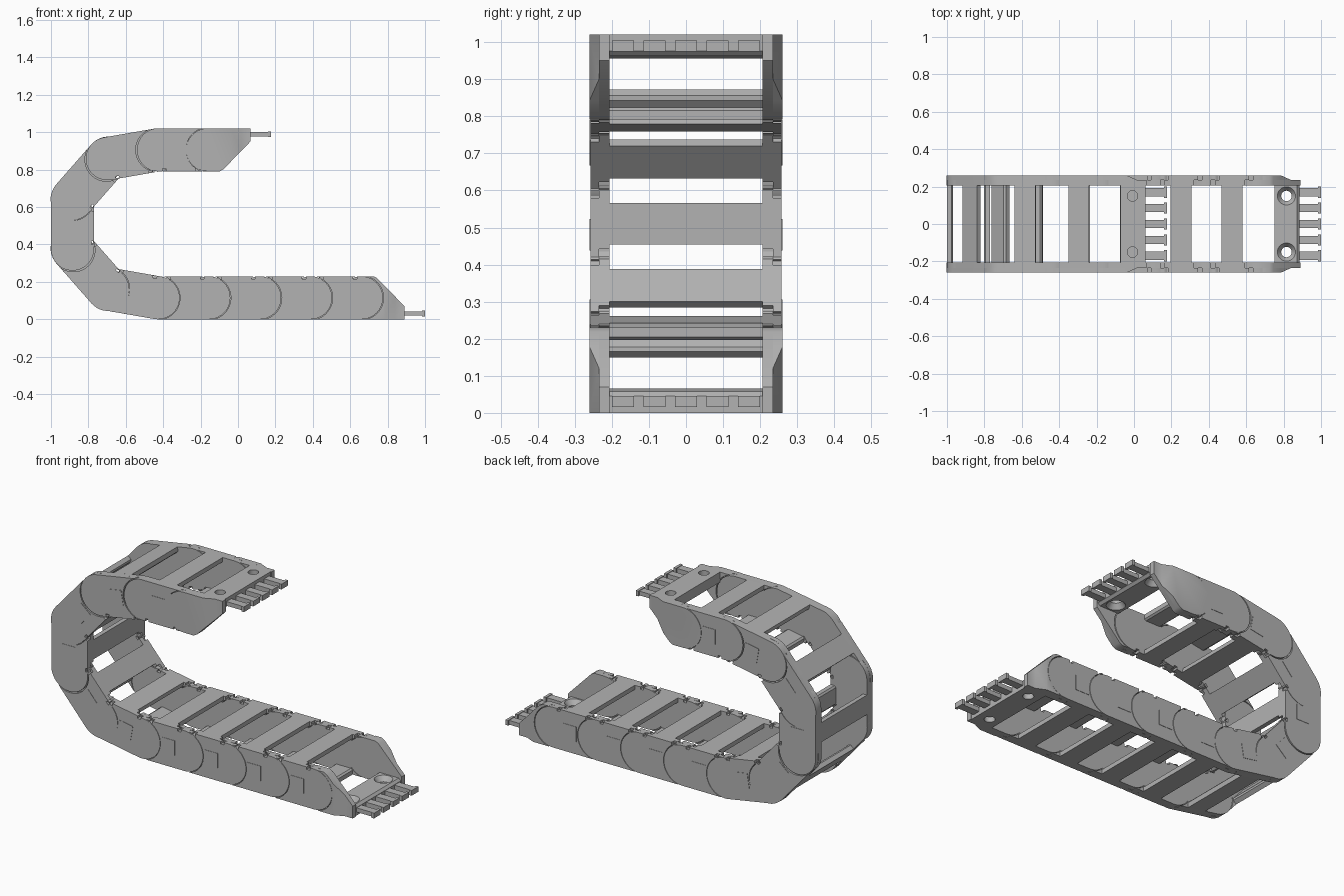
import bpy, bmesh
from math import sin, cos, radians, hypot
from mathutils import Matrix, Vector

cube = bpy.data.objects.get("Cube")
if cube:
    bpy.data.objects.remove(cube, do_unlink=True)

R, GAP, PITCH = 0.115, 0.118, 0.272      # link half height, clearance radius, pitch
Y_IN, Y_MID, Y_OUT = 0.206, 0.234, 0.26  # wall layers
MID_Z = 0.5105                           # height of the bend centre

grey = bpy.data.materials.new("chain_grey")
grey.use_nodes = True
grey.diffuse_color = (0.45, 0.45, 0.45, 1)
grey.node_tree.nodes["Principled BSDF"].inputs["Base Color"].default_value = (0.45, 0.45, 0.45, 1)


def arc(cx, cz, r, start, end, n=20):
    angles = [radians(start + (end - start) * i / n) for i in range(n + 1)]
    return [(cx + r * cos(t), cz + r * sin(t)) for t in angles]


def prism(bm, outline, y0, y1):
    """Extrude an x-z outline along y."""
    face = bm.faces.new([bm.verts.new((x, y0, z)) for x, z in outline])
    ext = bmesh.ops.extrude_face_region(bm, geom=[face])["geom"]
    moved = [v for v in ext if isinstance(v, bmesh.types.BMVert)]
    bmesh.ops.translate(bm, verts=moved, vec=(0, y1 - y0, 0))


def both_sides(bm, outline, y0, y1):
    for s in (1, -1):
        prism(bm, outline, s * y0, s * y1)


def box(x0, x1, z0, z1):
    return [(x0, z0), (x1, z0), (x1, z1), (x0, z1)]


def finish(bm, name):
    bmesh.ops.recalc_face_normals(bm, faces=bm.faces[:])
    mesh = bpy.data.meshes.new(name)
    bm.to_mesh(mesh)
    bm.free()
    mesh.materials.append(grey)
    return mesh


def place(name, mesh, matrix=None):
    obj = bpy.data.objects.new(name, mesh)
    bpy.context.collection.objects.link(obj)
    if matrix:
        obj.matrix_world = matrix
    return obj


# Link side plates: round at one pivot, hollowed round the other, notched inside edge
def notch(x, w=0.02, d=0.014):
    return [(x + w / 2, R), (x + w / 2, R - d), (x - w / 2, R - d), (x - w / 2, R)]


plate = arc(0, 0, R, 90, 270) + arc(PITCH, 0, GAP, 257, 103) + notch(0.215) + notch(0.035)
bm = bmesh.new()
both_sides(bm, plate, Y_MID, Y_OUT - 0.002)
both_sides(bm, [(PITCH - x, z) for x, z in plate], Y_IN, Y_MID)
both_sides(bm, box(0.085, PITCH - 0.085, -R + 0.004, R - 0.004), Y_IN, Y_MID)
link_sides = finish(bm, "link_sides")

# Square panel on each side plate
bm = bmesh.new()
both_sides(bm, box(0.063, 0.148, -0.042, 0.042), Y_OUT - 0.003, Y_OUT)
link_panels = finish(bm, "link_panels")

# Cross bars on the inner and outer edge, chamfered toward the cavity
bm = bmesh.new()
c, hw = PITCH / 2, 0.056
for s in (1, -1):
    bar = [(c - hw, s * R), (c + hw, s * R), (c + hw, s * 0.09),
           (c + hw - 0.01, s * 0.082), (c - hw + 0.01, s * 0.082), (c - hw, s * 0.09)]
    prism(bm, bar, -Y_IN - 0.002, Y_IN + 0.002)
link_bars = finish(bm, "link_bars")

# Chain pivots: straight run, then half the bend, then its mirror image
half = [(0.66 - PITCH * i, R) for i in range(5)] + [(-0.698, 0.162), (-0.885, 0.375)]
pivots = half + [(x, 2 * MID_Z - z) for x, z in reversed(half[4:])] + [(-0.163, 2 * MID_Z - R)]

for i, ((ax, az), (bx, bz)) in enumerate(zip(pivots, pivots[1:]), 1):
    length = hypot(bx - ax, bz - az)
    ex, ez = (bx - ax) / length, (bz - az) / length
    xa, za = Vector((ex, 0, ez)), Vector((ez, 0, -ex))
    ya = za.cross(xa)
    xa = xa * (length / PITCH)
    m = Matrix((xa, ya, za)).transposed().to_4x4()
    m.translation = (ax, 0, az)
    for name, mesh in (("side_plates", link_sides), ("side_panels", link_panels),
                       ("cross_bars", link_bars)):
        place(f"link_{i}_{name}", mesh, m)


# End brackets
def bracket_walls(round_outside):
    px = 0.66
    tail = [(0.725, 2 * R), (0.745, 0.219), (0.89, 0.07), (0.89, 0)]
    rounded = arc(px, R, R, 270, 90) + tail
    hollow = arc(px, R, GAP, -77, 77) + tail
    bm = bmesh.new()
    both_sides(bm, rounded if round_outside else hollow, Y_MID, Y_OUT)
    # narrow the outer layer toward the mounting end
    x0, x1 = 0.785, 0.84
    for x in (x0, x1):
        geom = bm.verts[:] + bm.edges[:] + bm.faces[:]
        bmesh.ops.bisect_plane(bm, geom=geom, plane_co=(x, 0, 0), plane_no=(1, 0, 0))
    for v in bm.verts:
        if abs(v.co.y) > Y_MID + 0.01 and v.co.x > x0:
            t = min(1, (v.co.x - x0) / (x1 - x0))
            v.co.y *= 1 - t * (Y_OUT - Y_MID - 0.001) / Y_OUT
    both_sides(bm, hollow if round_outside else rounded, Y_IN, Y_MID)
    return finish(bm, "bracket_walls")


def bracket_plate():
    bm = bmesh.new()
    prism(bm, [(0.752, 0), (0.885, 0), (0.885, 0.045), (0.872, 0.058), (0.752, 0.058)],
          -Y_IN - 0.002, Y_IN + 0.002)
    obj = place("plate", finish(bm, "bracket_plate"))
    # countersunk screw holes
    for y in (-0.15, 0.15):
        for r0, r1, z, depth in ((0.028, 0.028, 0.03, 0.1), (0.028, 0.05, 0.045, 0.03)):
            bm = bmesh.new()
            bmesh.ops.create_cone(bm, cap_ends=True, segments=32, radius1=r0, radius2=r1,
                                  depth=depth, matrix=Matrix.Translation((0.815, y, z)))
            cutter = place("hole_cutter", finish(bm, "hole_cutter"))
            cutter.hide_render = True
            mod = obj.modifiers.new("hole", "BOOLEAN")
            mod.object, mod.solver = cutter, "EXACT"
            bpy.context.view_layer.update()
            cut = bpy.data.meshes.new_from_object(
                obj.evaluated_get(bpy.context.evaluated_depsgraph_get()))
            obj.modifiers.clear()
            obj.data = cut
            bpy.data.objects.remove(cutter, do_unlink=True)
    mesh = obj.data
    bpy.data.objects.remove(obj, do_unlink=True)
    return mesh


# Cable tie fingers with wider heads
def bracket_fingers():
    bm = bmesh.new()
    for i in range(-2, 3):
        y = i * 0.085
        prism(bm, box(0.88, 0.985, 0.019, 0.043), y - 0.022, y + 0.022)
        prism(bm, box(0.984, 1.0, 0.016, 0.046), y - 0.03, y + 0.03)
    return finish(bm, "bracket_fingers")


flip = Matrix.Translation((-0.823, 0, 2 * MID_Z)) @ Matrix.Scale(-1, 4, (0, 0, 1))
for end, outside in (("lower", False), ("upper", True)):
    for part, mesh in (("walls", bracket_walls(outside)), ("plate", bracket_plate()),
                       ("fingers", bracket_fingers())):
        if end == "upper":
            mesh.transform(flip)
            mesh.flip_normals()
        place(f"{end}_bracket_{part}", mesh)

# Smooth the round ends, keep the edges crisp
bpy.ops.object.select_all(action="DESELECT")
done = set()
for obj in bpy.context.collection.objects:
    if obj.type == "MESH" and obj.data.name not in done and grey.name in obj.data.materials:
        done.add(obj.data.name)
        obj.select_set(True)
        bpy.context.view_layer.objects.active = obj
bpy.ops.object.shade_smooth_by_angle(angle=radians(30))
bpy.ops.object.select_all(action="DESELECT")
